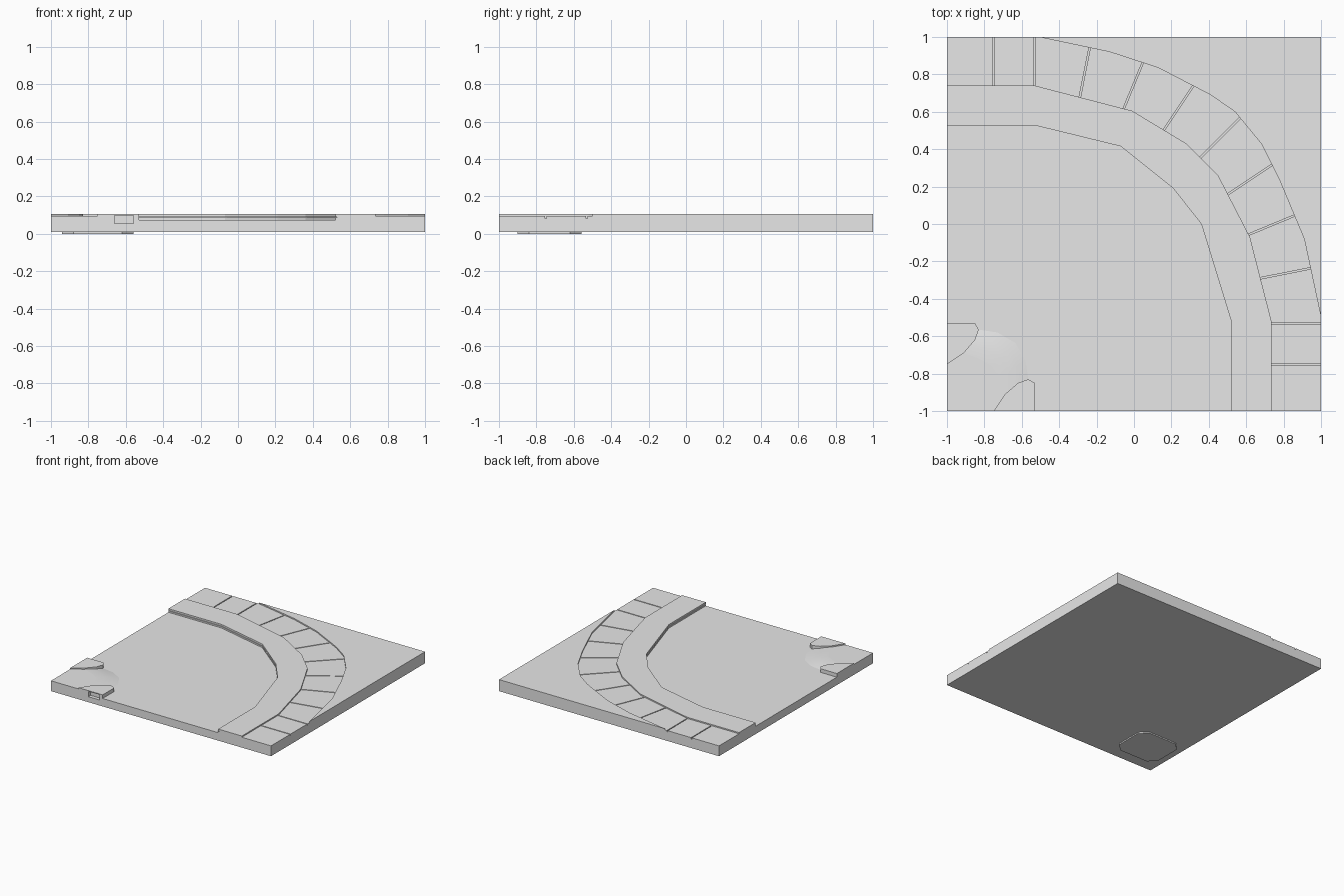
import bpy
import bmesh
import math
from mathutils import Vector

cube = bpy.data.objects.get("Cube")
if cube:
    bpy.data.objects.remove(cube, do_unlink=True)

grey = bpy.data.materials.new("plain grey")
grey.use_nodes = True
COLOUR = (0.8, 0.8, 0.8, 1)
grey.diffuse_color = COLOUR
grey.node_tree.nodes["Principled BSDF"].inputs["Base Color"].default_value = COLOUR

BOTTOM, ROAD, WALK, TOP = 0.01, 0.075, 0.095, 0.105


def finish(name, bm):
    bmesh.ops.recalc_face_normals(bm, faces=bm.faces)
    mesh = bpy.data.meshes.new(name)
    bm.to_mesh(mesh)
    bm.free()
    mesh.materials.append(grey)
    obj = bpy.data.objects.new(name, mesh)
    bpy.context.collection.objects.link(obj)
    return obj


def prism(name, outline, z0, z1):
    """Upright block over an outline."""
    bm = bmesh.new()
    low = [bm.verts.new((x, y, z0)) for x, y in outline]
    high = [bm.verts.new((x, y, z1)) for x, y in outline]
    bm.faces.new(low[::-1])
    bm.faces.new(high)
    for i in range(len(low)):
        j = (i + 1) % len(low)
        bm.faces.new((low[i], low[j], high[j], high[i]))
    return finish(name, bm)


def rect(x0, y0, x1, y1):
    return [(x0, y0), (x1, y0), (x1, y1), (x0, y1)]


def cut(obj, cutter):
    cutter.hide_render = True
    cutter.hide_set(True)
    mod = obj.modifiers.new("cut", "BOOLEAN")
    mod.operation = "DIFFERENCE"
    mod.solver = "EXACT"
    mod.object = cutter
    bpy.context.view_layer.objects.active = obj
    bpy.ops.object.modifier_apply(modifier=mod.name)
    bpy.data.objects.remove(cutter, do_unlink=True)


# Curves of the bend, from the back left round to the front right
inner = [(-1, .525), (-.52, .525), (-.07, .415), (.21, .19), (.36, 0), (.52, -.52), (.52, -1)]
middle = [(-1, .74), (-.53, .74), (-.01, .605), (.28, .43), (.45, .26), (.62, -.07),
          (.735, -.52), (.735, -1)]
outer = [(-.51, 1), (-.13, .92), (.13, .835), (.41, .69), (.54, .6), (.68, .43),
         (.78, .23), (.91, -.08), (1, -.5)]

# Road slab
road = prism("road_slab", rect(-1, -1, 1, 1), BOTTOM, ROAD)

# Raised ground outside the bend
prism("outer_ground", outer + [(1, 1)], ROAD, TOP)

# Kerb with a thin groove along its face
recess = [(x if x == -1 else x + .01, y if y == -1 else y + .01) for x, y in inner]
for name, edge, z0, z1 in (("kerb_lower", inner, ROAD, .087),
                           ("kerb_groove", recess, .087, .091),
                           ("kerb_upper", inner, .091, TOP)):
    prism(name, edge + middle[::-1], z0, z1)

# Pavement, cut into slabs by narrow joints
pavement = prism("pavement", middle + [(1, -1), (1, -.5)] + outer[::-1] + [(-1, 1)], ROAD, WALK)
joints = [(Vector((-.75, .7)), Vector((0, 1))), (Vector((.7, -.75)), Vector((1, 0)))]
for i in range(9):
    a = math.radians(90 - i * 11.25)
    d = Vector((math.cos(a), math.sin(a)))
    joints.append((Vector((-.53, -.53)) + d * .95, d))
for start, d in joints:
    side = Vector((-d.y, d.x)) * .004
    end = start + d * .9
    cut(pavement, prism("joint", [start - side, end - side, end + side, start + side], .083, .12))

# Corner island: paved centre, two kerb wings and a dropped ramp
wing = [(-.75, -1), (-.69, -.91), (-.62, -.85), (-.565, -.83), (-.53, -.85), (-.53, -1)]
mirror = [(y, x) for x, y in wing]
front_wing = prism("corner_kerb_front", wing, ROAD, TOP)
prism("corner_kerb_side", mirror, ROAD, TOP)
crest = [wing[1], (-.72, -.83), (-.76, -.76), (-.83, -.72), mirror[1]]
prism("corner_paving", [(-1, -1), wing[0]] + crest + [mirror[0]], ROAD, WALK)

foot = [wing[3], (-.58, -.73), (-.635, -.635), (-.73, -.58), mirror[3]]
bm = bmesh.new()
rows = []
for t, z in ((0, WALK), (.35, .093), (.7, .085), (1, ROAD + .001)):
    rows.append([bm.verts.new((*Vector(c).lerp(Vector(f), t), z)) for c, f in zip(crest, foot)])
for r, s in zip(rows, rows[1:]):
    for i in range(len(r) - 1):
        bm.faces.new((r[i], s[i], s[i + 1], r[i + 1]))
for f in bm.faces:
    f.smooth = True
ramp = finish("corner_ramp", bm)
if ramp.data.polygons[0].normal.z < 0:
    ramp.data.flip_normals()

# Drain opening in the front of the corner
for part in (road, front_wing):
    cut(part, prism("drain_cutter", rect(-.66, -1.1, -.56, -.97), .055, .098))

# Shallow pad under the corner
prism("under_pad", [(-.94, -.62), (-.88, -.56), (-.62, -.56), (-.56, -.62),
                    (-.56, -.84), (-.62, -.9), (-.88, -.9), (-.94, -.84)], 0, BOTTOM)
